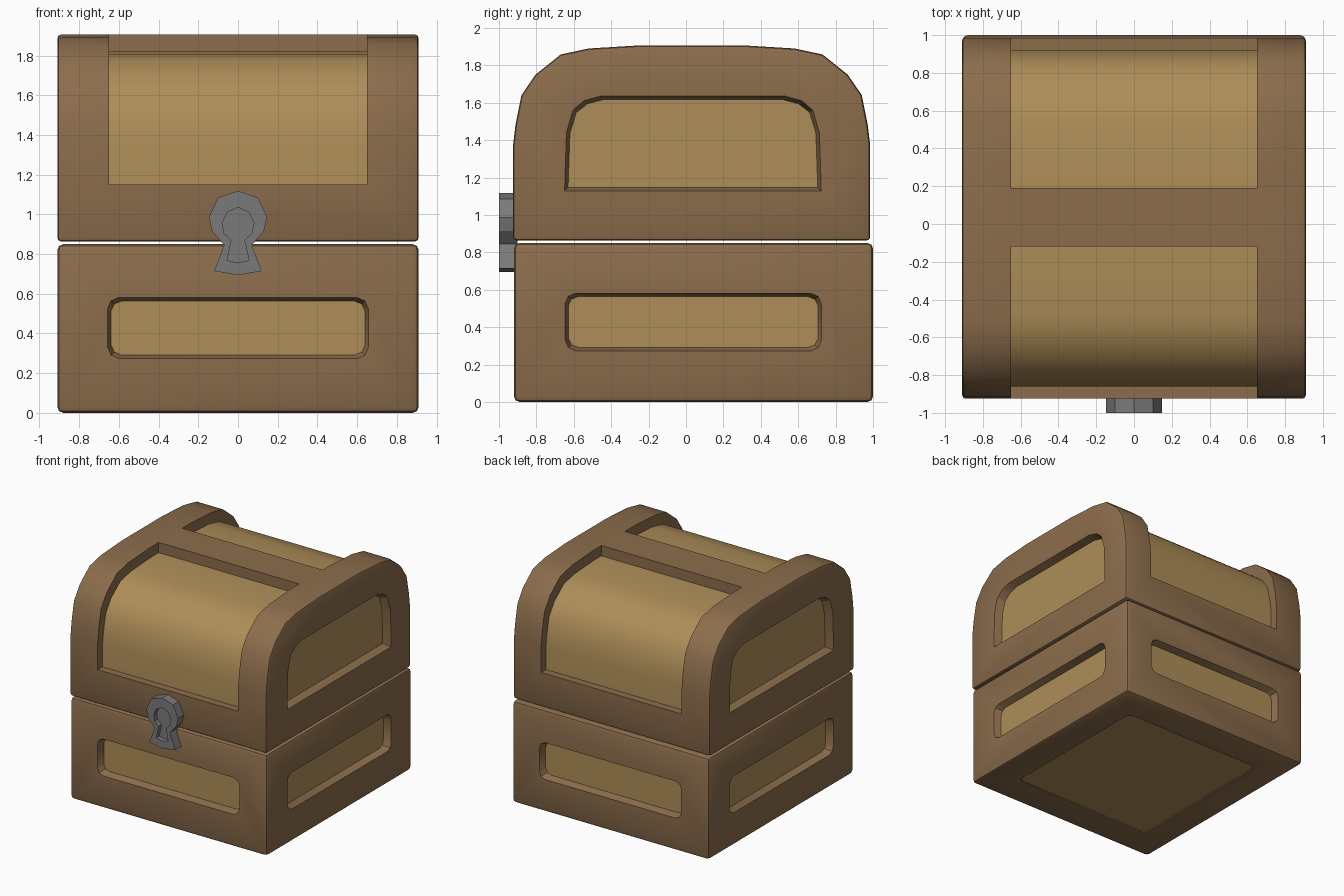
import bpy, bmesh, math

if "Cube" in bpy.data.objects:
    bpy.data.objects.remove(bpy.data.objects["Cube"])


def material(name, rgb):
    m = bpy.data.materials.new(name)
    m.diffuse_color = (*rgb, 1)
    m.use_nodes = True
    m.node_tree.nodes["Principled BSDF"].inputs["Base Color"].default_value = m.diffuse_color
    return m


BROWN = material("brown frame wood", (0.262, 0.153, 0.072))
TAN = material("tan panel wood", (0.425, 0.270, 0.098))
GREY = material("grey lock metal", (0.195, 0.195, 0.195))


def loft(name, axis, rings, mat):
    """Solid through rings of (position along axis, 2D outline)."""
    bm = bmesh.new()
    loops = []
    for pos, pts in rings:
        loop = []
        for u, v in pts:
            co = {"x": (pos, u, v), "y": (u, pos, v), "z": (u, v, pos)}[axis]
            loop.append(bm.verts.new(co))
        loops.append(loop)
    n = len(loops[0])
    for a, b in zip(loops, loops[1:]):
        for i in range(n):
            bm.faces.new((a[i], a[(i + 1) % n], b[(i + 1) % n], b[i]))
    bm.faces.new(loops[0])
    bm.faces.new(loops[-1])
    bmesh.ops.recalc_face_normals(bm, faces=bm.faces[:])
    me = bpy.data.meshes.new(name)
    bm.to_mesh(me)
    bm.free()
    me.materials.append(mat)
    ob = bpy.data.objects.new(name, me)
    bpy.context.collection.objects.link(ob)
    return ob


def rect(u0, u1, v0, v1, c=0.0):
    """Rectangle, with cut corners when c > 0."""
    if c == 0:
        return [(u0, v0), (u1, v0), (u1, v1), (u0, v1)]
    k = c * 0.3
    pts = []
    for u, v, su, sv, flip in ((u0, v0, 1, 1, 0), (u1, v0, -1, 1, 1),
                               (u1, v1, -1, -1, 0), (u0, v1, 1, -1, 1)):
        corner = [(u, v + sv * c), (u + su * k, v + sv * k), (u + su * c, v)]
        pts += corner[::-1] if flip else corner
    return pts


def grow(pts, d):
    """Grow an outline by about d on every side."""
    us, vs = [p[0] for p in pts], [p[1] for p in pts]
    cu, cv = (min(us) + max(us)) / 2, (min(vs) + max(vs)) / 2
    fu = 1 + d / (max(us) - cu)
    fv = 1 + d / (max(vs) - cv)
    return [(cu + (u - cu) * fu, cv + (v - cv) * fv) for u, v in pts]


def activate(ob):
    bpy.ops.object.select_all(action="DESELECT")
    ob.select_set(True)
    bpy.context.view_layer.objects.active = ob


def bevel(ob, width):
    m = ob.modifiers.new("bevel", "BEVEL")
    m.width, m.segments = width, 2
    m.limit_method, m.angle_limit = "ANGLE", math.radians(45)
    activate(ob)
    bpy.ops.object.modifier_apply(modifier=m.name)


def cut(ob, cutter):
    cutter.hide_render = True
    m = ob.modifiers.new("cut", "BOOLEAN")
    m.operation, m.solver, m.object = "DIFFERENCE", "EXACT", cutter
    activate(ob)
    bpy.ops.object.modifier_apply(modifier=m.name)
    bpy.data.objects.remove(cutter)


def recess(ob, axis, surface, side, pts):
    """Cut a sloped-wall recess into the face at `surface` (outward = side)."""
    cut(ob, loft("cutter", axis, [(surface + side * 0.03, grow(pts, 0.01)),
                                  (surface - side * 0.09, grow(pts, -0.025))], BROWN))


def smooth(ob, deg=30):
    activate(ob)
    bpy.ops.object.shade_smooth_by_angle(angle=math.radians(deg))


# Base frame with a recess on each side and underneath
base = loft("base_frame", "z", [(0, rect(-0.91, 0.91, -0.92, 1.0)),
                                (0.85, rect(-0.91, 0.91, -0.92, 1.0))], BROWN)
bevel(base, 0.03)
front_panel = rect(-0.655, 0.655, 0.275, 0.58, 0.055)
side_panel = rect(-0.645, 0.722, 0.275, 0.58, 0.055)
recess(base, "y", -0.92, -1, front_panel)
recess(base, "y", 1.0, 1, front_panel)
recess(base, "x", -0.91, -1, side_panel)
recess(base, "x", 0.91, 1, side_panel)
recess(base, "z", 0, -1, rect(-0.655, 0.655, -0.645, 0.722, 0.05))
smooth(base)

# Tan box that shows through the base recesses
inner = rect(-0.85, 0.85, -0.86, 0.94)
loft("base_panels", "z", [(0.008, inner), (0.8, inner)], TAN)

# Lid frame: arched profile along x
MID = 0.03
half = [(0.955, 0.863), (0.955, 1.37), (0.942, 1.48), (0.91, 1.64), (0.835, 1.75),
        (0.70, 1.858), (0.55, 1.89), (0.27, 1.907)]
arch = [(MID + y, z) for y, z in half] + [(MID - y, z) for y, z in reversed(half)]
lid = loft("lid_frame", "x", [(-0.91, arch), (0.91, arch)], BROWN)
bevel(lid, 0.02)

# Barrel openings on either side of the middle top bar
for y0, y1 in ((-1.5, -0.12), (0.19, 1.5)):
    r = rect(y0, y1, 1.15, 2.5)
    cut(lid, loft("cutter", "x", [(-0.65, r), (0.65, r)], BROWN))

# Arched recesses on the lid ends
end_half = [(0.685, 1.13), (0.675, 1.44), (0.64, 1.56), (0.58, 1.61), (0.49, 1.635)]
c = 0.037
end_panel = [(c + y, z) for y, z in end_half] + [(c - y, z) for y, z in reversed(end_half)]
for s in (-1, 1):
    recess(lid, "x", s * 0.91, s, end_panel)
smooth(lid)

# Tan barrel inside the lid
core = [(MID + (y - MID) * 0.933, 0.95 + (z - 0.95) * 0.91) for y, z in arch]
barrel = loft("lid_panels", "x", [(-0.845, core), (0.845, core)], TAN)
smooth(barrel)


# Lock plate with a recessed keyhole
def mirrored(pts):
    return pts + [(-x, z) for x, z in reversed(pts) if x > 0]


plate = mirrored([(0, 1.118), (0.1, 1.085), (0.147, 0.985), (0.13, 0.915),
                  (0.07, 0.845), (0.12, 0.714), (0, 0.694)])
hole = mirrored([(0, 1.035), (0.055, 1.01), (0.08, 0.955), (0.07, 0.905),
                 (0.033, 0.87), (0.055, 0.768), (0, 0.757)])
lock = loft("lock_plate", "y", [(-1.0, plate), (-0.9, plate)], GREY)
cut(lock, loft("cutter", "y", [(-1.1, hole), (-0.96, hole)], GREY))
